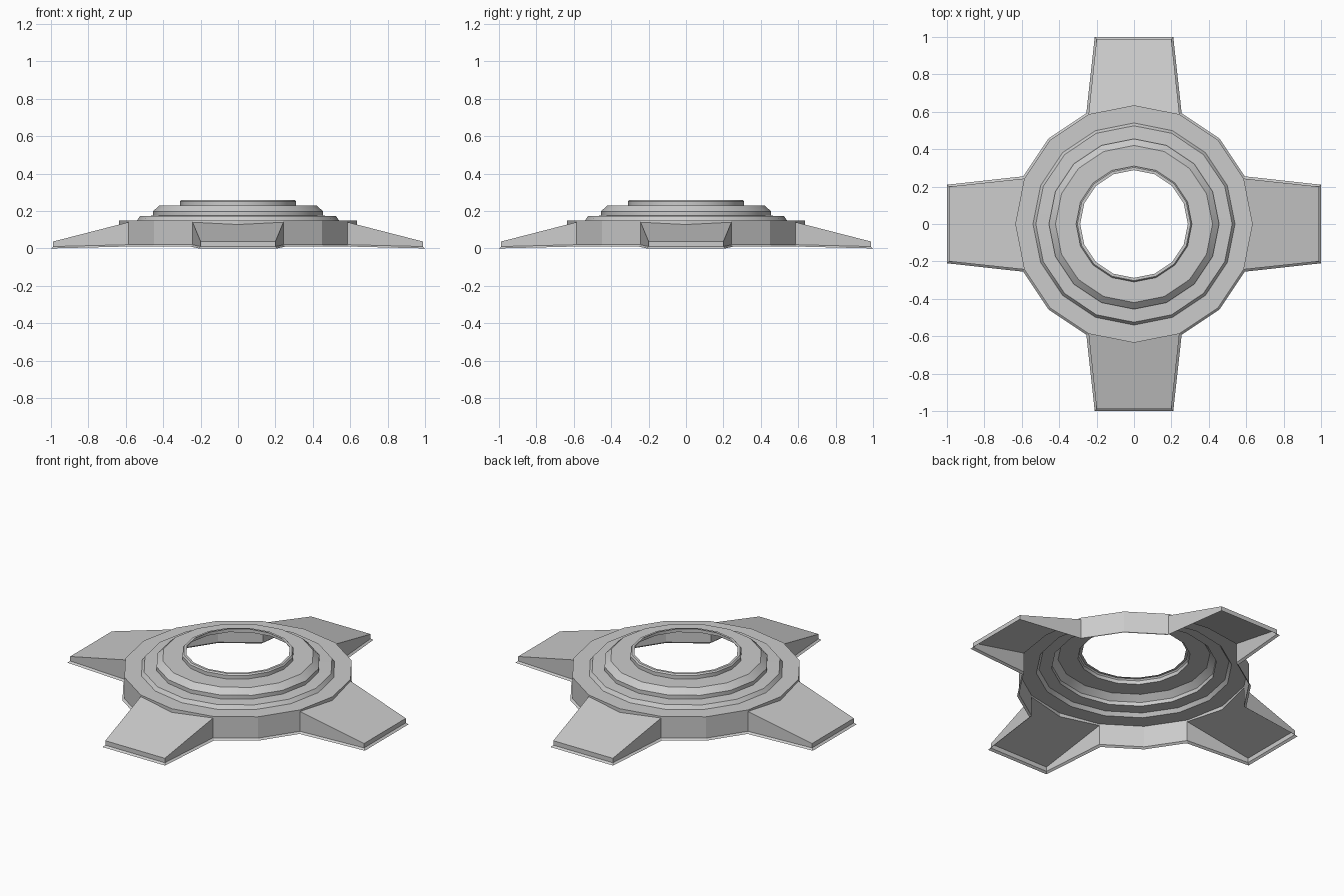
import bpy, bmesh
from math import sin, cos, pi, radians
from mathutils import Vector, Matrix

if "Cube" in bpy.data.objects:
    bpy.data.objects.remove(bpy.data.objects["Cube"])


def finish(bm, name, smooth):
    bmesh.ops.remove_doubles(bm, verts=bm.verts, dist=0.0005)
    me = bpy.data.meshes.new(name)
    bm.to_mesh(me)
    bm.free()
    ob = bpy.data.objects.new(name, me)
    bpy.context.collection.objects.link(ob)
    if smooth:
        bpy.ops.object.select_all(action='DESELECT')
        bpy.context.view_layer.objects.active = ob
        ob.select_set(True)
        bpy.ops.object.shade_smooth_by_angle(angle=radians(30))
    return ob


def polar(r, i, z):
    a = i * pi / 8
    return Vector((r * cos(a), r * sin(a), z))


R = 0.635  # body radius, 16 sides

# Stepped top plate: open shell lathed from a profile
profile = [(R, 0.15), (0.54, 0.15), (0.525, 0.172), (0.455, 0.175), (0.455, 0.198),
           (0.42, 0.23), (0.31, 0.23), (0.31, 0.252), (0.303, 0.26), (0.288, 0.26)]
bm = bmesh.new()
rings = [[bm.verts.new(polar(r, i, z)) for i in range(16)] for r, z in profile]
for a, b in zip(rings, rings[1:]):
    for i in range(16):
        j = (i + 1) % 16
        bm.faces.new((a[i], a[j], b[j], b[i]))
finish(bm, "stepped_top_plate", True)

# Skirt with four sloping legs: one quarter, turned four times
bm = bmesh.new()


def face(rot, *pts):
    bm.faces.new([bm.verts.new(rot @ Vector(p)) for p in pts])


cx, cy = R * cos(pi / 8), R * sin(pi / 8)
ex = R * cos(pi / 4)
tip, half = 0.988, 0.2
mid_z = 0.14 - (R - cx) * (0.14 - 0.037) / (tip - cx)
# each row: upper edge, foot edge, outer lip edge
outline = [
    ((cx, -cy, 0.14), (cx, -cy, 0.02), (cx + 0.005, -cy - 0.012, 0.01)),
    ((tip, -half, 0.037), (tip, -half, 0.01), (1.0, -half - 0.01, 0.0)),
    ((tip, half, 0.037), (tip, half, 0.01), (1.0, half + 0.01, 0.0)),
    ((cx, cy, 0.14), (cx, cy, 0.02), (cx + 0.005, cy + 0.012, 0.01)),
    ((ex, ex, 0.15), (ex, ex, 0.02), (ex + 0.008, ex + 0.008, 0.01)),
    ((cy, cx, 0.14), (cy, cx, 0.02), (cy + 0.012, cx + 0.005, 0.01)),
]
for k in range(4):
    rot = Matrix.Rotation(k * pi / 2, 3, 'Z')
    for n, (a, b) in enumerate(zip(outline, outline[1:])):
        ta, tb = a[0], b[0]
        if n >= 3:  # body wall reaches the top plate
            ta, tb = (*ta[:2], 0.15), (*tb[:2], 0.15)
        face(rot, a[1], b[1], tb, ta)
        face(rot, a[2], b[2], b[1], a[1])
    # leg top
    mid = (R, 0, mid_z)
    face(rot, outline[0][0], outline[1][0], mid)
    face(rot, outline[1][0], outline[2][0], mid)
    face(rot, outline[2][0], outline[3][0], mid)
    # short step between leg top and plate
    for s in (-1, 1):
        pts = [(cx, s * cy, 0.14), (cx, s * cy, 0.15), (R, 0, 0.15), mid]
        face(rot, *(pts if s > 0 else pts[::-1]))
bmesh.ops.remove_doubles(bm, verts=bm.verts, dist=0.0005)
bmesh.ops.recalc_face_normals(bm, faces=bm.faces)
finish(bm, "skirt_with_legs", False)
